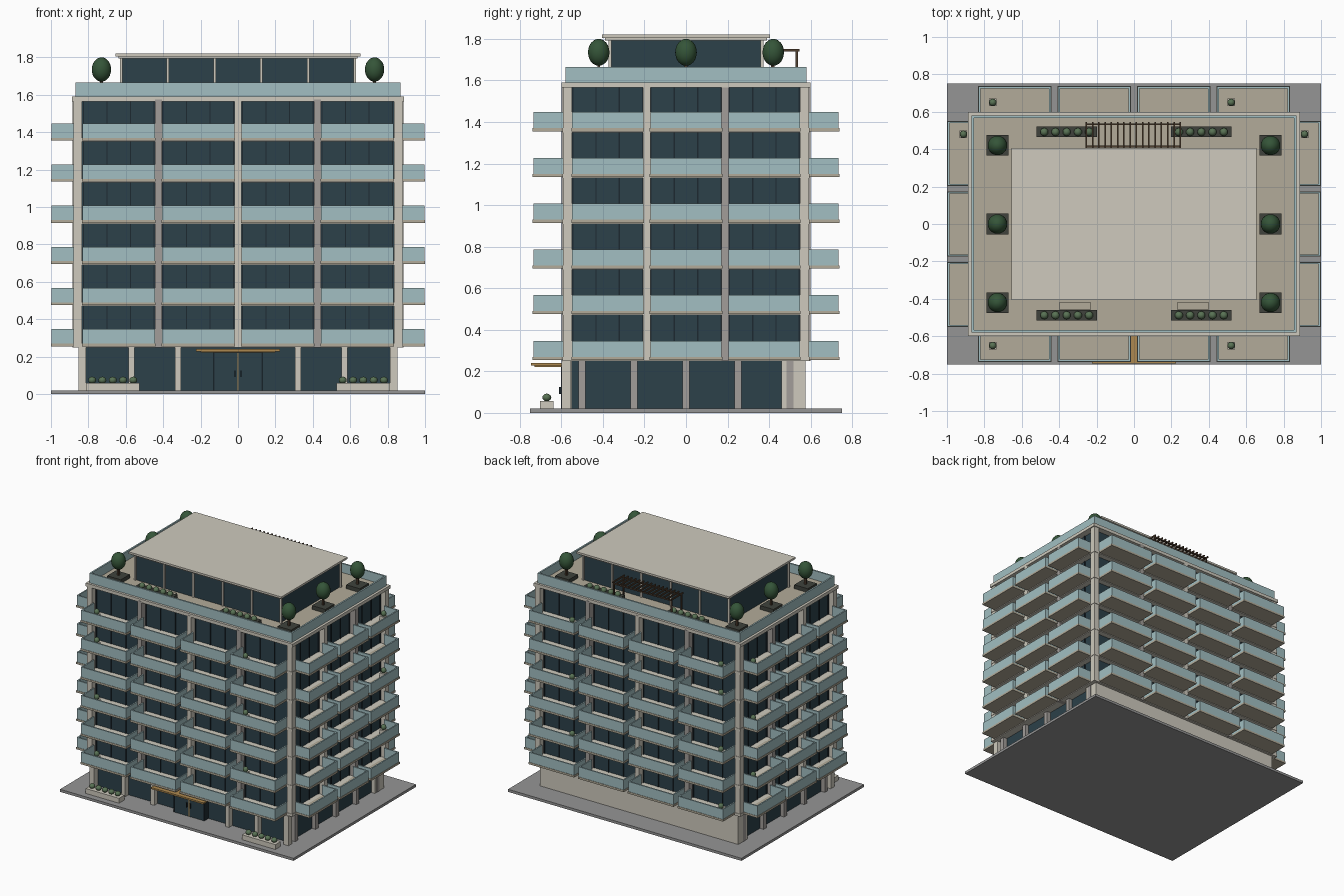
import bpy, bmesh
from mathutils import Matrix, Vector

if "Cube" in bpy.data.objects:
    bpy.data.objects.remove(bpy.data.objects["Cube"])


def material(name, r, g, b):
    m = bpy.data.materials.new(name)
    m.diffuse_color = (r, g, b, 1)
    m.use_nodes = True
    m.node_tree.nodes["Principled BSDF"].inputs["Base Color"].default_value = m.diffuse_color
    return m


STONE = material("pale_stone", 0.62, 0.59, 0.51)
DECK = material("deck_tan", 0.45, 0.41, 0.32)
PAVE = material("paving_grey", 0.30, 0.30, 0.30)
FIN = material("fin_grey", 0.36, 0.34, 0.32)
GLASS = material("dark_glass", 0.025, 0.052, 0.068)
FRAME = material("frame_dark", 0.012, 0.022, 0.03)
RAIL = material("teal_glass", 0.36, 0.52, 0.54)
WOOD = material("ochre_wood", 0.42, 0.25, 0.08)
DARK = material("planter_dark", 0.05, 0.055, 0.045)
BROWN = material("bark_brown", 0.08, 0.05, 0.03)
LEAF = material("leaf_green", 0.035, 0.09, 0.04)
SHRUB = material("shrub_green", 0.10, 0.17, 0.09)


def finish(name, bm, mat, smooth=False):
    me = bpy.data.meshes.new(name)
    bm.to_mesh(me)
    bm.free()
    me.materials.append(mat)
    for p in me.polygons:
        p.use_smooth = smooth
    ob = bpy.data.objects.new(name, me)
    bpy.context.collection.objects.link(ob)
    return ob


def boxes(name, items, mat):
    """One object from boxes given as (x0, x1, y0, y1, z0, z1)."""
    bm = bmesh.new()
    for x0, x1, y0, y1, z0, z1 in items:
        size = Matrix.Diagonal((x1 - x0, y1 - y0, z1 - z0, 1))
        mid = Vector((x0 + x1, y0 + y1, z0 + z1)) / 2
        bmesh.ops.create_cube(bm, size=1, matrix=Matrix.Translation(mid) @ size)
    return finish(name, bm, mat)


def balls(name, items, rx, rz, mat, sub=2):
    """One object from ellipsoids at the given centres."""
    bm = bmesh.new()
    for c in items:
        bmesh.ops.create_icosphere(bm, subdivisions=sub, radius=1,
                                   matrix=Matrix.Translation(c) @ Matrix.Diagonal((rx, rx, rz, 1)))
    return finish(name, bm, mat, True)


def ring(x, y, t, z0, z1):
    """Four walls around a rectangle of half size x, y."""
    return [(-x, x, -y, -y + t, z0, z1), (-x, x, y - t, y, z0, z1),
            (-x, -x + t, -y + t, y - t, z0, z1), (x - t, x, -y + t, y - t, z0, z1)]


def place(side, a0, a1, d0, d1, z0, z1):
    """Box along a facade: a = position along it, d = distance from centre."""
    return {"front": (a0, a1, -d1, -d0, z0, z1), "back": (a0, a1, d0, d1, z0, z1),
            "left": (-d1, -d0, a0, a1, z0, z1), "right": (d0, d1, a0, a1, z0, z1)}[side]


FLOORS = [0.27 + 0.22 * i for i in range(6)]
# per facade: wall plane, glass plane, balcony edge, bay centres, bay half width
SIDES = {"front": (0.595, 0.55, 0.735, (-0.638, -0.213, 0.213, 0.638), 0.193),
         "right": (0.882, 0.835, 0.997, (-0.377, 0, 0.377), 0.172)}
SIDES["back"], SIDES["left"] = SIDES["front"], SIDES["right"]

# Site and ground floor
boxes("base_plate", [(-1, 1, -0.75, 0.75, 0, 0.02)], PAVE)
boxes("ground_glass", [(-0.82, 0.82, -0.55, 0.47, 0.02, 0.25)], GLASS)
boxes("ground_back_wall", [(-0.85, 0.85, 0.46, 0.575, 0.02, 0.25)], STONE)
boxes("ground_front_columns", [(x - 0.016, x + 0.016, -0.59, -0.54, 0.02, 0.25)
                               for x in (-0.57, -0.32, 0.32, 0.57)], STONE)
boxes("ground_corner_columns", [(s * 0.832 - 0.02, s * 0.832 + 0.02, -0.6, -0.555, 0.02, 0.25)
                                for s in (-1, 1)], STONE)
boxes("ground_side_columns", [(s * 0.832 - 0.02, s * 0.832 + 0.02, y - 0.017, y + 0.017, 0.02, 0.25)
                              for s in (-1, 1) for y in (-0.5, -0.25, 0, 0.25, 0.5)], FIN)

# Entrance
boxes("entrance_doors", [(-0.125, -0.004, -0.6, -0.54, 0.02, 0.22),
                         (0.004, 0.125, -0.6, -0.54, 0.02, 0.22)], GLASS)
boxes("door_frame", [(-0.132, -0.125, -0.602, -0.54, 0.02, 0.227), (0.125, 0.132, -0.602, -0.54, 0.02, 0.227),
                     (-0.125, 0.125, -0.602, -0.54, 0.22, 0.227)], FRAME)
boxes("door_centre_strip", [(-0.004, 0.004, -0.602, -0.54, 0.02, 0.22)], WOOD)
boxes("door_handles", [(s * 0.016 - 0.003, s * 0.016 + 0.003, -0.612, -0.6, 0.09, 0.125) for s in (-1, 1)], FRAME)
boxes("entrance_canopy", [(-0.225, 0.225, -0.745, -0.56, 0.228, 0.24),
                          (-0.2, 0.2, -0.73, -0.56, 0.221, 0.228)], WOOD)

# Tower core, slabs and corner columns
boxes("tower_glass", [(-0.835, 0.835, -0.55, 0.55, 0.26, 1.57)], GLASS)
boxes("floor_slabs", [(-0.882, 0.882, -0.595, 0.595, z - 0.02, z) for z in FLOORS]
      + [(-0.887, 0.887, -0.598, 0.598, 1.565, 1.59)], STONE)
boxes("corner_columns", [(sx * 0.857 - 0.022, sx * 0.857 + 0.022, sy * 0.57 - 0.022, sy * 0.57 + 0.022, 0.25, 1.57)
                         for sx in (-1, 1) for sy in (-1, 1)], STONE)

# Facade fins, mullions and balconies on all four sides
fins, grey_fins, mullions, floors, rails, pots, pot_plants = [], [], [], [], [], [], []
for side, (wall, glass, edge, bays, hw) in SIDES.items():
    for a, b in zip(bays, bays[1:]):
        m = (a + b) / 2
        dest = fins if abs(m) < 0.01 or m == -0.1885 else grey_fins
        dest.append(place(side, m - 0.018, m + 0.018, glass - 0.01, wall + 0.004, 0.25, 1.575))
    for z in FLOORS:
        for c in bays:
            for k in (-1, -1 / 3, 1 / 3, 1):
                m = c + k * (hw - 0.004)
                mullions.append(place(side, m - 0.003, m + 0.003, glass - 0.005, glass + 0.006, z, z + 0.2))
            floors.append(place(side, c - hw - 0.003, c + hw + 0.003, wall - 0.01, edge + 0.003, z - 0.015, z))
            t = 0.01
            rails.append(place(side, c - hw, c + hw, edge - t, edge, z, z + 0.077))
            for s in (-1, 1):
                e = c + s * (hw - t / 2)
                rails.append(place(side, e - t / 2, e + t / 2, wall - 0.01, edge - t, z, z + 0.077))
    # potted plants on balconies
    spots = (-0.755, 0.52) if side in ("front", "back") else (0.48,)
    for i, z in enumerate(FLOORS):
        for a in spots:
            if (i + (a < 0)) % 2 or i == 5:
                d = edge - 0.085
                pots.append(place(side, a - 0.02, a + 0.02, d - 0.02, d + 0.02, z, z + 0.035))
                x0, x1, y0, y1, _, z1 = pots[-1]
                pot_plants.append(((x0 + x1) / 2, (y0 + y1) / 2, z1 + 0.018))
boxes("facade_fins", fins, STONE)
boxes("facade_grey_fins", grey_fins, FIN)
boxes("window_mullions", mullions, FRAME)
boxes("balcony_floors", floors, DECK)
boxes("balcony_rails", rails, RAIL)
boxes("balcony_pots", pots, STONE)
balls("balcony_plants", pot_plants, 0.02, 0.022, SHRUB)

# Roof terrace
boxes("roof_deck", [(-0.86, 0.86, -0.573, 0.573, 1.588, 1.595)], DECK)
boxes("roof_parapet", ring(0.868, 0.58, 0.012, 1.59, 1.665), RAIL)

# Penthouse
boxes("penthouse_glass", [(-0.62, 0.62, -0.362, 0.362, 1.59, 1.795)], GLASS)
posts = [(x - 0.007, x + 0.007, s * 0.365 - 0.007, s * 0.365 + 0.007, 1.59, 1.8)
         for x in (-0.625, -0.375, -0.125, 0.125, 0.375, 0.625) for s in (-1, 1)]
boxes("penthouse_posts", posts, STONE)
boxes("penthouse_roof", [(-0.655, 0.655, -0.405, 0.405, 1.805, 1.82),
                         (-0.64, 0.64, -0.39, 0.39, 1.793, 1.805)], STONE)

# Pergola behind the penthouse
slats = [(-0.255 + i * 0.0335 - 0.004, -0.255 + i * 0.0335 + 0.004, 0.4, 0.545, 1.738, 1.75) for i in range(16)]
boxes("pergola_slats", slats, BROWN)
boxes("pergola_frame", [(-0.255, 0.25, y - 0.005, y + 0.005, 1.728, 1.738) for y in (0.415, 0.533)]
      + [(x - 0.005, x + 0.005, y - 0.005, y + 0.005, 1.59, 1.73)
         for x in (-0.25, 0.245) for y in (0.415, 0.533)], BROWN)

# Roof trees
trees = [(x, y) for x in (-0.73, 0.73) for y in (-0.42, 0, 0.42)]
boxes("tree_planters", [(x - 0.058, x + 0.058, y - 0.055, y + 0.055, 1.59, 1.625) for x, y in trees], DARK)
boxes("tree_trunks", [(x - 0.007, x + 0.007, y - 0.007, y + 0.007, 1.62, 1.7) for x, y in trees], BROWN)
balls("tree_crowns", [(x, y, 1.735) for x, y in trees], 0.052, 0.065, LEAF, 3)

# Roof planters, shrubs and benches
beds = [(x, y) for x in (-0.36, 0.36) for y in (-0.488, 0.492)]
boxes("roof_planters", [(x - 0.162, x + 0.162, y - 0.028, y + 0.028, 1.59, 1.63) for x, y in beds], DARK)
balls("roof_shrubs", [(x + k * 0.06, y, 1.637) for x, y in beds for k in range(-2, 3)], 0.022, 0.022, SHRUB)
boxes("roof_benches", [(s * 0.315 - 0.085, s * 0.315 + 0.085, -0.458, -0.42, 1.59, 1.62) for s in (-1, 1)], DECK)

# Street planters
boxes("street_planters", [(s * 0.67 - 0.143, s * 0.67 + 0.143, -0.703, -0.638, 0.02, 0.058) for s in (-1, 1)], STONE)
balls("street_shrubs", [(s * 0.67 + k * 0.055, -0.67, 0.074) for s in (-1, 1) for k in range(-2, 3)],
      0.022, 0.019, SHRUB)
